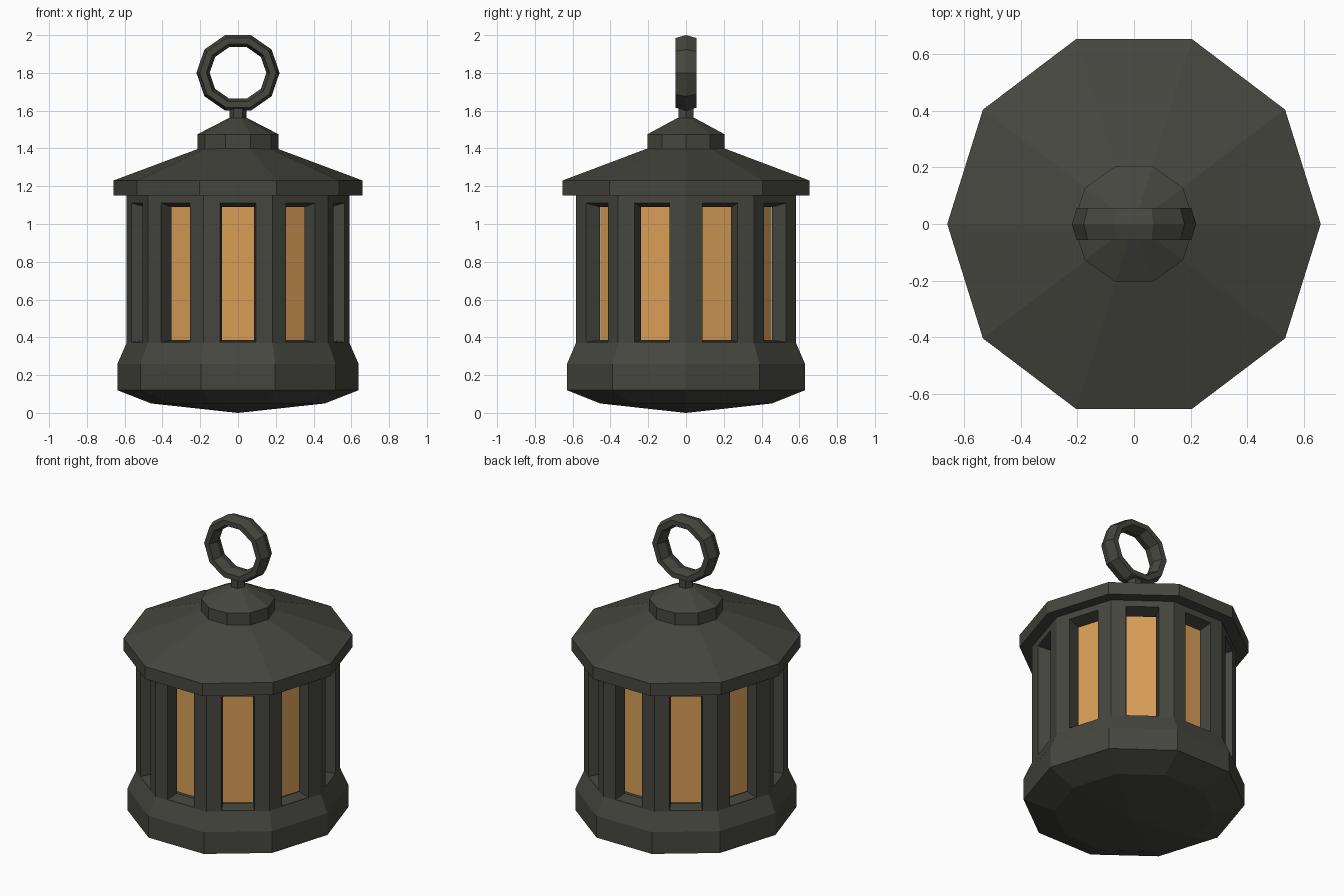
import bpy, bmesh, math

SIDES = 10
DEPTH_SCALE = 1.038   # the body is slightly deeper than wide

cube = bpy.data.objects.get("Cube")
if cube:
    bpy.data.objects.remove(cube, do_unlink=True)


def make_material(name, colour):
    mat = bpy.data.materials.new(name)
    mat.use_nodes = True
    mat.diffuse_color = colour
    mat.node_tree.nodes["Principled BSDF"].inputs["Base Color"].default_value = colour
    return mat


iron = make_material("dark iron", (0.062, 0.062, 0.051, 1))
amber = make_material("amber glass", (0.69, 0.34, 0.095, 1))


def finish(name, bm, mat):
    bmesh.ops.remove_doubles(bm, verts=bm.verts[:], dist=0.0001)
    bmesh.ops.recalc_face_normals(bm, faces=bm.faces[:])
    mesh = bpy.data.meshes.new(name)
    bm.to_mesh(mesh)
    bm.free()
    mesh.materials.append(mat)
    obj = bpy.data.objects.new(name, mesh)
    bpy.context.collection.objects.link(obj)
    return obj


def corner(radius, z, index, depth):
    a = 2 * math.pi * index / SIDES
    return (radius * math.cos(a), radius * math.sin(a) * depth, z)


def lathe(name, profile, mat, depth=DEPTH_SCALE, sides=SIDES):
    """Faceted solid from (radius, height) pairs, bottom to top."""
    bm = bmesh.new()
    rings = []
    for r, z in profile:
        ring = []
        for i in range(sides):
            a = 2 * math.pi * i / sides
            ring.append(bm.verts.new((r * math.cos(a), r * math.sin(a) * depth, z)))
        rings.append(ring)
    for low, high in zip(rings, rings[1:]):
        for i in range(sides):
            j = (i + 1) % sides
            bm.faces.new((low[i], low[j], high[j], high[i]))
    bm.faces.new(rings[0][::-1])
    bm.faces.new(rings[-1])
    return finish(name, bm, mat)


# Base with a shallow pointed underside
lathe("base", [(0.002, 0), (0.46, 0.05), (0.638, 0.12), (0.638, 0.26), (0.59, 0.37)], iron)


# Framed wall: every side is a panel with a tapering window opening
def wall_panel(bm, index):
    def loop(radius, low, high, share):
        a = corner(radius, 0, index, DEPTH_SCALE)
        b = corner(radius, 0, index + 1, DEPTH_SCALE)

        def along(t, z):
            return bm.verts.new((a[0] + (b[0] - a[0]) * t, a[1] + (b[1] - a[1]) * t, z))
        s, e = 0.5 - share / 2, 0.5 + share / 2
        return [along(s, low), along(e, low), along(e, high), along(s, high)]

    outer, inner = 0.59, 0.505
    loops = [loop(outer, 0.37, 1.15, 1), loop(outer, 0.375, 1.11, 0.52),
             loop(inner, 0.385, 1.09, 0.55), loop(inner, 0.37, 1.15, 1)]
    for first, second in zip(loops, loops[1:]):
        for i in range(4):
            j = (i + 1) % 4
            bm.faces.new((first[i], first[j], second[j], second[i]))


wall = bmesh.new()
for side in range(SIDES):
    wall_panel(wall, side)
finish("window_frame", wall, iron)

# Glowing core behind the windows
lathe("glass_core", [(0.475, 0.365), (0.475, 1.155)], amber, depth=1.0)

# Roof, cap and neck
lathe("roof", [(0.66, 1.15), (0.66, 1.23), (0.205, 1.40)], iron, depth=1.042)
lathe("roof_cap", [(0.215, 1.39), (0.215, 1.475), (0.05, 1.56)], iron, depth=1.0)
lathe("neck", [(0.046, 1.54), (0.046, 1.64)], iron, depth=1.0, sides=6)

# Carrying ring
bpy.ops.mesh.primitive_torus_add(major_segments=10, minor_segments=6,
                                 major_radius=0.185, minor_radius=0.035,
                                 location=(0, 0, 1.8), rotation=(math.pi / 2, 0, 0))
ring = bpy.context.object
ring.name = "carrying_ring"
ring.scale = (1, 0.956, 1.85)
ring.data.materials.clear()
ring.data.materials.append(iron)
for poly in ring.data.polygons:
    poly.use_smooth = False
